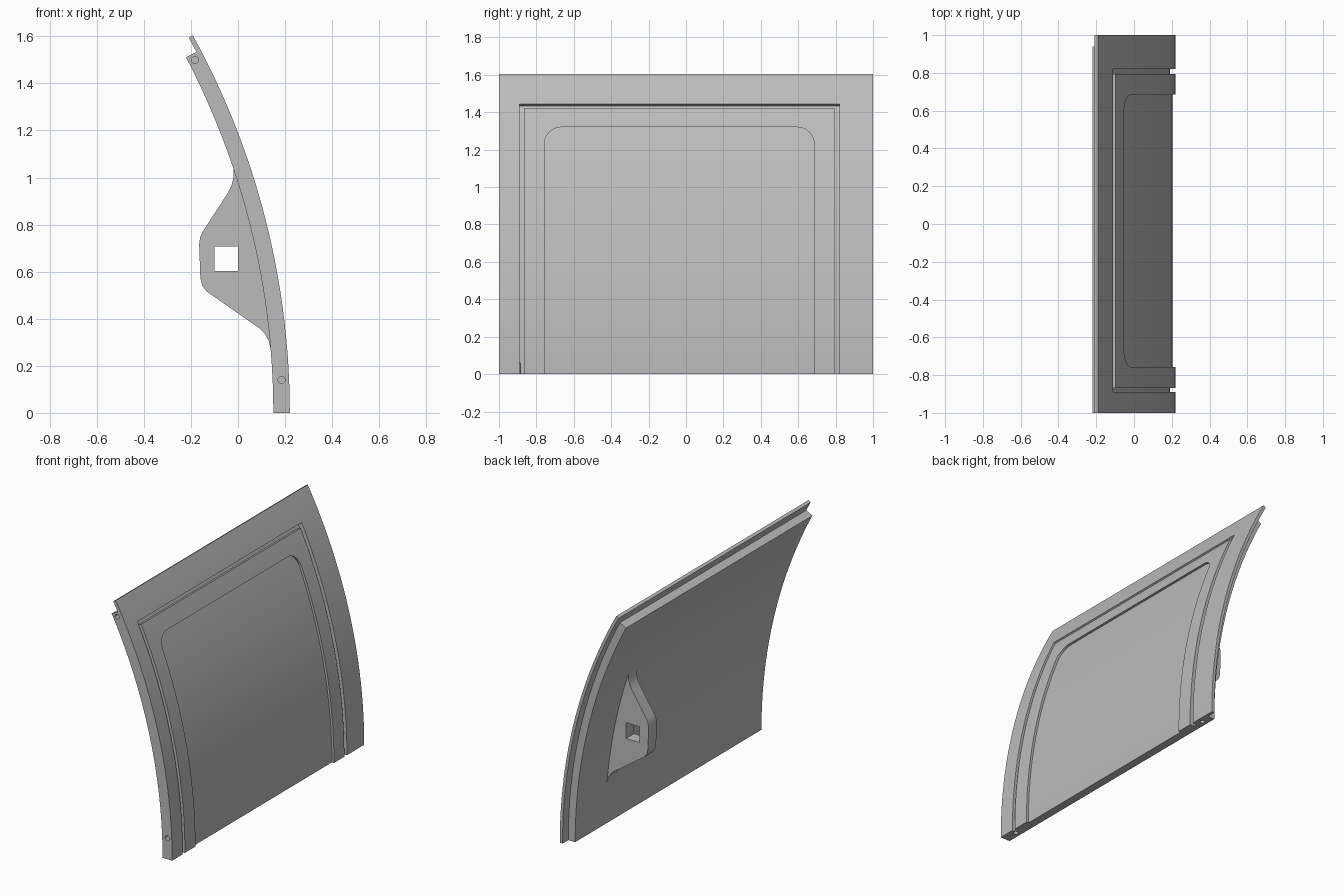
import bpy, bmesh, math

old = bpy.data.objects.get("Cube")
if old:
    bpy.data.objects.remove(old, do_unlink=True)

CX = -3.11              # arc centre lies at (CX, z = 0)
R_IN, R_OUT = 3.26, 3.33
R_LIP = 3.31            # underside of the thin overlapping lip

grey = bpy.data.materials.new("plain grey")
grey.use_nodes = True
grey.diffuse_color = (0.5, 0.5, 0.5, 1)
grey.node_tree.nodes["Principled BSDF"].inputs["Base Color"].default_value = (0.5, 0.5, 0.5, 1)


def prism(name, outline, direction):
    """Extrude a closed outline of 3D points along a direction."""
    bm = bmesh.new()
    face = bm.faces.new([bm.verts.new(p) for p in outline])
    ext = bmesh.ops.extrude_face_region(bm, geom=[face])
    moved = [v for v in ext["geom"] if isinstance(v, bmesh.types.BMVert)]
    bmesh.ops.translate(bm, verts=moved, vec=direction)
    bmesh.ops.recalc_face_normals(bm, faces=bm.faces)
    mesh = bpy.data.meshes.new(name)
    bm.to_mesh(mesh)
    bm.free()
    mesh.materials.append(grey)
    obj = bpy.data.objects.new(name, mesh)
    bpy.context.collection.objects.link(obj)
    return obj


def arc(radius, a0, a1, y, steps=40):
    angles = [math.radians(a0 + (a1 - a0) * i / steps) for i in range(steps + 1)]
    return [(CX + radius * math.cos(a), y, radius * math.sin(a)) for a in angles]


def arc_block(name, r0, r1, a0, a1, y0, y1):
    """Curved slab between two radii, two angles and two y positions."""
    outline = arc(r0, a0, a1, y0) + arc(r1, a0, a1, y0)[::-1]
    return prism(name, outline, (0, y1 - y0, 0))


def circle(u, v, r, n=20):
    return [(u + r * math.cos(2 * math.pi * i / n), v + r * math.sin(2 * math.pi * i / n))
            for i in range(n)]


def boolean(target, tool, operation="DIFFERENCE"):
    mod = target.modifiers.new("cut", "BOOLEAN")
    mod.operation, mod.solver, mod.object = operation, "EXACT", tool
    bpy.context.view_layer.objects.active = target
    bpy.ops.object.modifier_apply(modifier=mod.name)
    bpy.data.objects.remove(tool, do_unlink=True)


# Curved panel with a thin lip along the top and the back end
panel = arc_block("curved_panel", R_IN, R_OUT, 0, 28.8, -1, 1)
boolean(panel, arc_block("top_rebate", 3.1, R_LIP, 27.6, 31, -1.2, 1.2))
boolean(panel, arc_block("end_rebate", 3.1, R_LIP, -2, 31, 0.94, 1.2))

# U-shaped groove on the outer face
groove = arc_block("groove", R_OUT - 0.03, 3.5, -2, 25.72, -0.89, 0.82)
boolean(groove, arc_block("groove_island", 3.2, 3.6, -4, 25.27, -0.867, 0.793))
boolean(panel, groove)

# Shallow recessed field with rounded upper corners
y0, y1, top, rad = -0.757, 0.685, 1.32, 0.09
corner = [math.radians(9 * i) for i in range(11)]
outline = [(y0, -0.3), (y1, -0.3)]
outline += [(y1 - rad + rad * math.cos(a), top - rad + rad * math.sin(a)) for a in corner]
outline += [(y0 + rad - rad * math.sin(a), top - rad + rad * math.cos(a)) for a in corner]
recess = arc_block("recess", R_OUT - 0.015, 3.6, -3, 30, -0.9, 0.9)
boolean(recess, prism("recess_outline", [(-1, y, z) for y, z in outline], (2, 0, 0)), "INTERSECT")
boolean(panel, recess)

# Blind pin holes in the front end and the bottom edge
for x, z in ((-0.182, 1.5), (0.185, 0.14)):
    boolean(panel, prism("end_hole", [(u, -1.1, v) for u, v in circle(x, z, 0.015)], (0, 0.16, 0)))
for y in (-0.9, 0.87):
    boolean(panel, prism("bottom_hole", [(u, v, -0.1) for u, v in circle(0.185, y, 0.015)], (0, 0, 0.16)))

# Mounting bracket on the inner face, with a square hole
profile = [(-0.018, 1.035), (-0.019, 1.0), (-0.028, 0.965), (-0.043, 0.935),
           (-0.15, 0.77), (-0.161, 0.745), (-0.165, 0.715), (-0.16, 0.575),
           (-0.152, 0.54), (-0.132, 0.515), (0.09, 0.36), (0.115, 0.335),
           (0.131, 0.305), (0.139, 0.27)]
inside = [(x, z) for x, _, z in arc(R_IN + 0.02, 4.8, 18.2, 0, 12)]
bracket = prism("mounting_bracket", [(x, 0.54, z) for x, z in profile + inside], (0, 0.085, 0))
hole = [(-0.1, 0.4, 0.603), (0, 0.4, 0.603), (0, 0.4, 0.707), (-0.1, 0.4, 0.707)]
boolean(bracket, prism("square_hole", hole, (0, 0.4, 0)))

# Smooth curves, crisp edges
for obj in (panel, bracket):
    bpy.ops.object.select_all(action="DESELECT")
    obj.select_set(True)
    bpy.context.view_layer.objects.active = obj
    bpy.ops.object.shade_smooth_by_angle(angle=math.radians(30))
